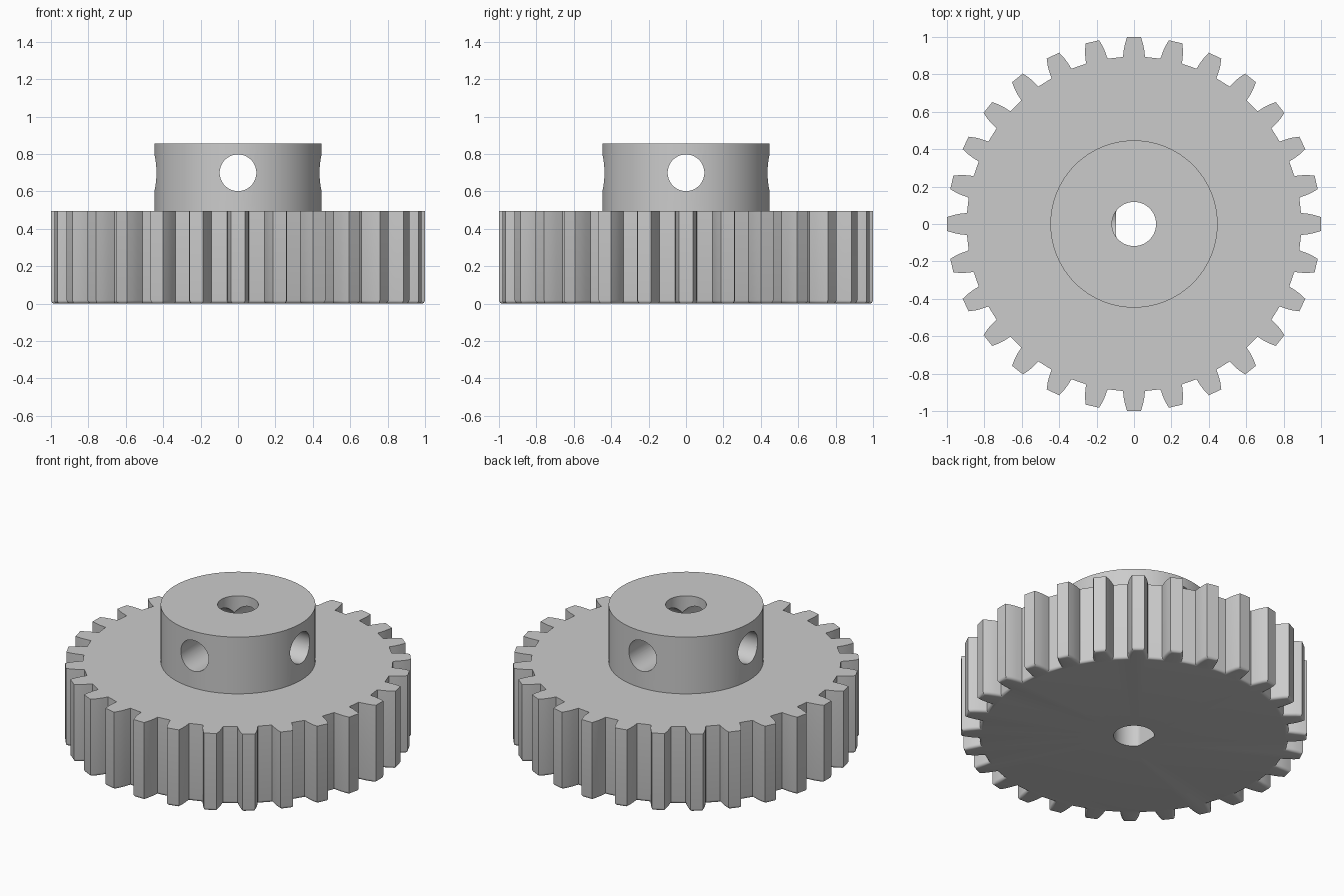
import bpy, bmesh
from math import pi, radians, sin, cos, tau
from mathutils import Matrix

if "Cube" in bpy.data.objects:
    bpy.data.objects.remove(bpy.data.objects["Cube"], do_unlink=True)

TEETH = 28
GEAR_TOP, HUB_TOP = 0.495, 0.857
HOLE_Z = 0.7

# Grey metal
steel = bpy.data.materials.new("grey_metal")
steel.use_nodes = True
steel.diffuse_color = (0.6, 0.6, 0.6, 1)
steel.node_tree.nodes["Principled BSDF"].inputs["Base Color"].default_value = (0.6, 0.6, 0.6, 1)


def add_object(name, bm):
    mesh = bpy.data.meshes.new(name)
    bmesh.ops.recalc_face_normals(bm, faces=bm.faces)
    bm.to_mesh(mesh)
    bm.free()
    mesh.materials.append(steel)
    obj = bpy.data.objects.new(name, mesh)
    bpy.context.collection.objects.link(obj)
    return obj


def prism(outline, low, high):
    """Extrude a flat outline between two heights."""
    bm = bmesh.new()
    face = bm.faces.new([bm.verts.new((x, y, low)) for x, y in outline])
    new = bmesh.ops.extrude_face_region(bm, geom=[face])["geom"]
    verts = [v for v in new if isinstance(v, bmesh.types.BMVert)]
    bmesh.ops.translate(bm, verts=verts, vec=(0, 0, high - low))
    return bm


def cylinder(name, radius, length, matrix, sides=64):
    bm = bmesh.new()
    bmesh.ops.create_cone(bm, cap_ends=True, segments=sides, radius1=radius,
                          radius2=radius, depth=length, matrix=matrix)
    return add_object(name, bm)


# Toothed wheel: one tooth profile repeated round the axis
flank = [(0.893, 0.059), (0.93, 0.055), (0.965, 0.048), (0.999, 0.037)]
tooth = [(r, -w) for r, w in flank] + [(r, w) for r, w in reversed(flank)]
outline = []
for i in range(TEETH):
    a = tau * i / TEETH
    outline += [(x * cos(a) - y * sin(a), x * sin(a) + y * cos(a)) for x, y in tooth]
bm = prism(outline, 0, GEAR_TOP)

# Rounded lower rim
rim = [e for e in bm.edges if all(v.co.z < 0.001 for v in e.verts)]
bmesh.ops.bevel(bm, geom=rim, offset=0.018, segments=4, profile=0.5, affect='EDGES')
gear = add_object("spur_gear", bm)

# Hub and the tools that drill it
hub = cylinder("hub", 0.447, HUB_TOP - 0.3, Matrix.Translation((0, 0, (HUB_TOP + 0.3) / 2)), 96)
upper_bore = cylinder("upper_bore", 0.118, 0.5, Matrix.Translation((0, 0, HOLE_Z + 0.25)))
d_outline = [(max(0.118 * cos(tau * i / 64), -0.095), 0.118 * sin(tau * i / 64)) for i in range(64)]
lower_bore = add_object("lower_d_bore", prism(d_outline, -0.2, HOLE_Z + 0.01))
tools = [(hub, 'UNION'), (lower_bore, 'DIFFERENCE'), (upper_bore, 'DIFFERENCE')]
for name, axis in (("side_hole", 'Y'), ("front_hole", 'X')):
    turn = Matrix.Translation((0, 0, HOLE_Z)) @ Matrix.Rotation(pi / 2, 4, axis)
    tools.append((cylinder(name, 0.098, 1.2, turn), 'DIFFERENCE'))

# Join the hub, drill the holes, then drop the tools
bpy.context.view_layer.objects.active = gear
for tool, operation in tools:
    tool.hide_render = True
    mod = gear.modifiers.new(tool.name, 'BOOLEAN')
    mod.object, mod.operation, mod.solver = tool, operation, 'EXACT'
    bpy.ops.object.modifier_apply(modifier=mod.name)
    bpy.data.objects.remove(tool, do_unlink=True)

for obj in bpy.context.selected_objects:
    obj.select_set(False)
gear.select_set(True)
bpy.ops.object.shade_smooth_by_angle(angle=radians(30))
